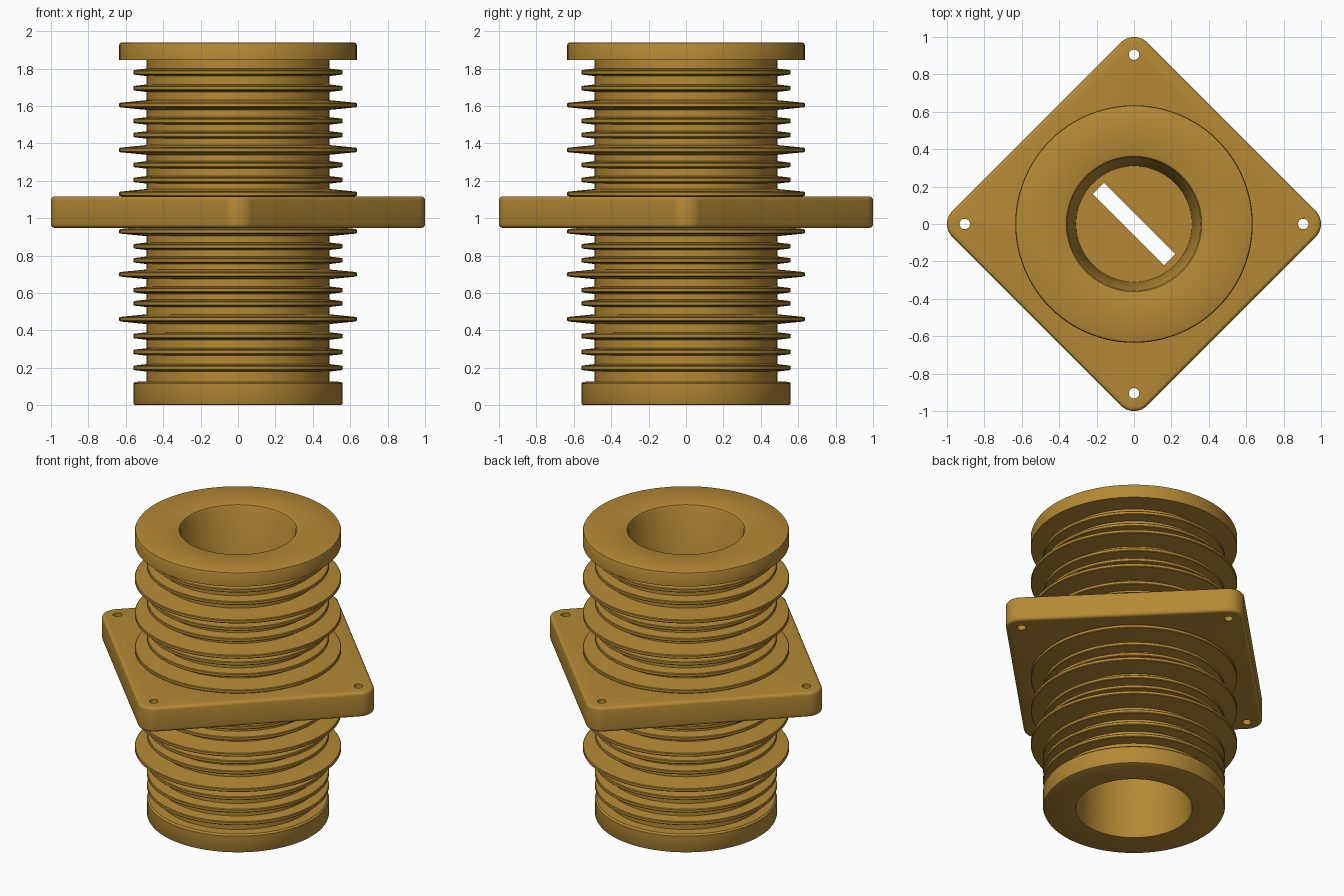
import bpy, bmesh
from math import pi, cos, sin, radians

if "Cube" in bpy.data.objects:
    bpy.data.objects.remove(bpy.data.objects["Cube"])

mat = bpy.data.materials.new("ochre")
mat.diffuse_color = (0.46, 0.25, 0.035, 1)
mat.use_nodes = True
mat.node_tree.nodes["Principled BSDF"].inputs["Base Color"].default_value = mat.diffuse_color


def finish(name, bm):
    bmesh.ops.recalc_face_normals(bm, faces=bm.faces[:])
    mesh = bpy.data.meshes.new(name)
    bm.to_mesh(mesh)
    bm.free()
    ob = bpy.data.objects.new(name, mesh)
    bpy.context.collection.objects.link(ob)
    mesh.materials.append(mat)
    return ob


def smooth(ob):
    bpy.ops.object.select_all(action='DESELECT')
    bpy.context.view_layer.objects.active = ob
    ob.select_set(True)
    bpy.ops.object.shade_smooth_by_angle(angle=radians(30))


def loft(name, rings, cap):
    """Join rings of points; cap the ends, or close the loop into a ring body."""
    bm = bmesh.new()
    loops = [[bm.verts.new(p) for p in ring] for ring in rings]
    n = len(loops[0])
    pairs = list(zip(loops, loops[1:]))
    if not cap:
        pairs.append((loops[-1], loops[0]))
    for a, b in pairs:
        for i in range(n):
            j = (i + 1) % n
            bm.faces.new((a[i], a[j], b[j], b[i]))
    if cap:
        bm.faces.new(loops[0])
        bm.faces.new(loops[-1])
    return finish(name, bm)


def circle(r, z, n=96):
    return [(r * cos(2 * pi * i / n), r * sin(2 * pi * i / n), z) for i in range(n)]


def cut(ob, cutter):
    mod = ob.modifiers.new("cut", 'BOOLEAN')
    mod.object = cutter
    mod.solver = 'EXACT'
    bpy.context.view_layer.objects.active = ob
    bpy.ops.object.modifier_apply(modifier=mod.name)
    bpy.data.objects.remove(cutter)


# Ribbed tube: outer profile from bottom to top, then down the tapered bore
CORE, SMALL, BIG, T = 0.49, 0.56, 0.635, 0.012
fins = [(0.2, SMALL), (0.285, SMALL), (0.37, SMALL), (0.46, BIG), (0.545, SMALL),
        (0.615, SMALL), (0.70, BIG), (0.775, SMALL), (0.85, SMALL), (0.93, BIG),
        (1.13, BIG), (1.205, SMALL), (1.285, SMALL), (1.365, BIG), (1.445, SMALL),
        (1.52, SMALL), (1.605, BIG), (1.695, SMALL), (1.78, SMALL)]
profile = [(0.36, 0), (0.548, 0), (0.556, 0.004), (SMALL, 0.012),
           (SMALL, 0.115), (0.55, 0.125), (CORE, 0.128)]
for z, r in fins:
    slope = 0.014 if r == BIG else 0.008
    profile += [(CORE, z - T - slope), (r - 0.004, z - T), (r, z - T + 0.004),
                (r, z + T - 0.004), (r - 0.004, z + T), (CORE, z + T + slope)]
profile += [(CORE, 1.845), (BIG, 1.845), (BIG, 1.927), (0.631, 1.936), (0.622, 1.94),
            (0.372, 1.94), (0.362, 1.936), (0.355, 1.925),
            (0.31, 1.11), (0.31, 0.95), (0.355, 0.012)]
tube = loft("ribbed_tube", [circle(r, z) for r, z in profile], cap=False)
smooth(tube)


# Square mounting flange, turned 45 degrees, with rounded corners and edges
def diamond(r, z, d=0.9, steps=10):
    pts = []
    for k in range(4):
        a = k * pi / 2
        for s in range(steps + 1):
            t = a - pi / 4 + s * pi / 2 / steps
            pts.append((d * cos(a) + r * cos(t), d * sin(a) + r * sin(t), z))
    return pts


Z0, Z1, B = 0.948, 1.116, 0.02
arc = [(B * (1 - sin(i * pi / 8)), B * (1 - cos(i * pi / 8))) for i in range(5)]
rings = [diamond(0.1 - o, Z0 + h) for o, h in arc]
rings += [diamond(0.1 - o, Z1 - h) for o, h in reversed(arc)]
flange = loft("mounting_flange", rings, cap=True)
cut(flange, loft("bore_cutter", [circle(0.45, 0.8), circle(0.45, 1.3)], cap=True))
for k in range(4):
    x, y = 0.905 * cos(k * pi / 2), 0.905 * sin(k * pi / 2)
    hole = [[(x + px, y + py, z) for px, py, z in circle(0.028, z, 24)] for z in (0.8, 1.3)]
    cut(flange, loft("hole_cutter", hole, cap=True))
smooth(flange)

# Partition across the bore with a diagonal slot
partition = loft("slotted_partition", [circle(0.32, 0.95), circle(0.32, 1.11)], cap=True)
u, w = 0.19, 0.03
corners = [(-u - w, u - w), (u - w, -u - w), (u + w, -u + w), (-u + w, u + w)]
slot = loft("slot_cutter", [[(x, y, z) for x, y in corners] for z in (0.8, 1.3)], cap=True)
cut(partition, slot)
smooth(partition)
